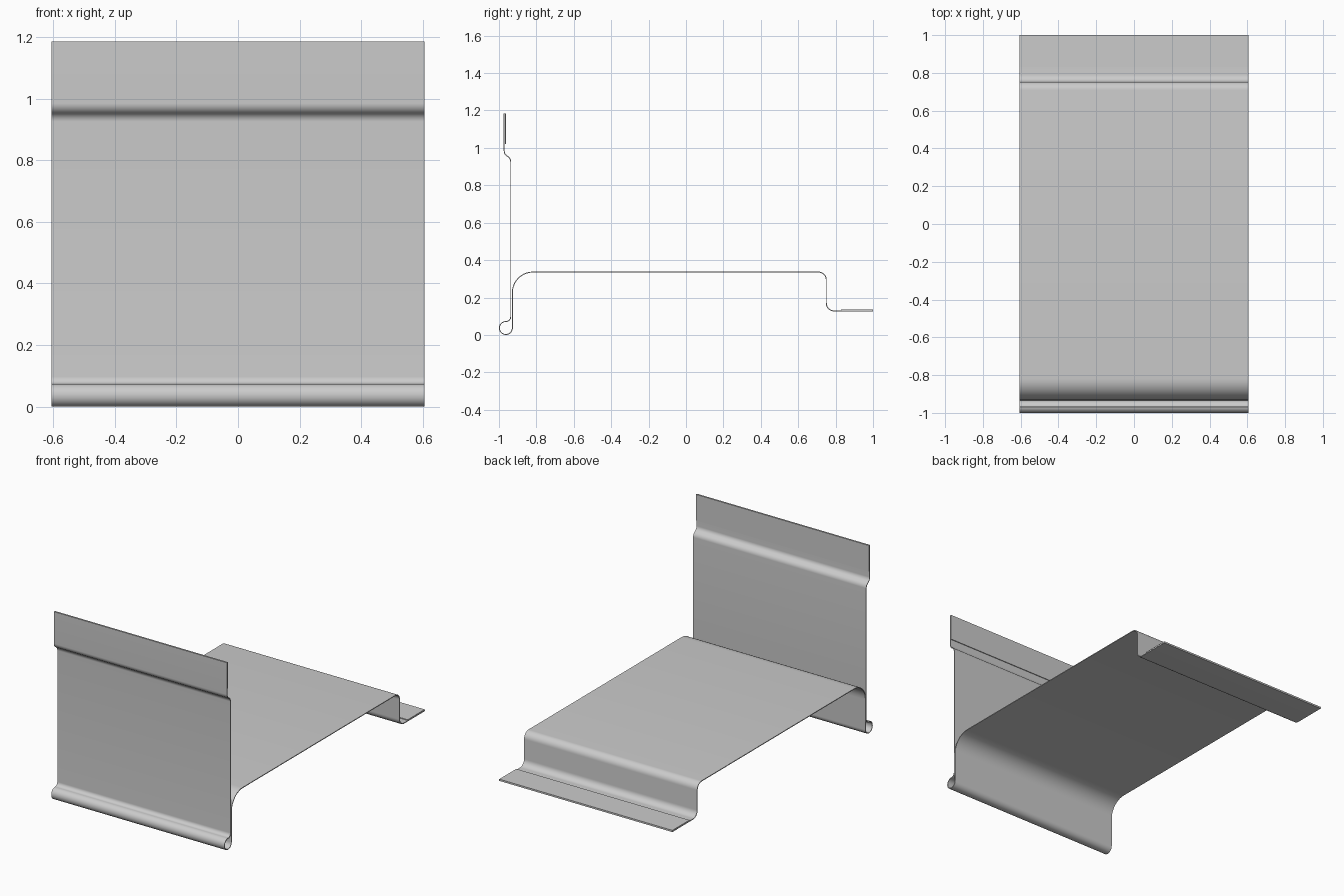
import bpy
import math
from mathutils import Vector

cube = bpy.data.objects.get("Cube")
if cube:
    bpy.data.objects.remove(cube, do_unlink=True)

HALF_WIDTH = 0.605
THICKNESS = 0.005
ARC_STEPS = 10


def fillet(prev, corner, nxt, radius):
    """Points of an arc that rounds one corner of the path."""
    a, b = (prev - corner).normalized(), (nxt - corner).normalized()
    half = a.angle(b) / 2
    start, end = corner + a * radius / math.tan(half), corner + b * radius / math.tan(half)
    centre = corner + (a + b).normalized() * radius / math.sin(half)
    u, v = start - centre, end - centre
    sweep = math.pi - 2 * half
    return [centre + (u * math.sin(sweep * (1 - t)) + v * math.sin(sweep * t)) / math.sin(sweep)
            for t in (i / ARC_STEPS for i in range(ARC_STEPS + 1))]


def rounded_path(corners):
    pts = [Vector(c[:2]) for c in corners]
    path = [pts[0]]
    for i in range(1, len(pts) - 1):
        r = corners[i][2]
        path += fillet(pts[i - 1], pts[i], pts[i + 1], r) if r else [pts[i]]
    return path + [pts[-1]]


# Side profile as (y, z, bend radius)
profile = rounded_path([
    # folded hem at the top of the upright
    (-0.966, 1.02, 0), (-0.966, 1.1825, 0), (-0.972, 1.1825, 0),
    # joggle and upright face
    (-0.972, 0.966, 0.034), (-0.937, 0.944, 0.034),
    # neck and rolled bead at the bottom
    (-0.937, 0.0715, 0.026), (-0.9975, 0.0715, 0.034),
    (-0.9975, 0.0025, 0.034), (-0.9285, 0.0025, 0.034),
    # shelf and step down
    (-0.9285, 0.336, 0.11), (0.75, 0.336, 0.042), (0.75, 0.128, 0.042),
    # folded hem on the foot
    (0.9975, 0.128, 0), (0.9975, 0.134, 0), (0.83, 0.134, 0),
])

# Sheet swept across the width
n = len(profile)
verts = [(x, p.x, p.y) for x in (-HALF_WIDTH, HALF_WIDTH) for p in profile]
faces = [(i, i + 1, n + i + 1, n + i) for i in range(n - 1)]
mesh = bpy.data.meshes.new("bent_sheet")
mesh.from_pydata(verts, [], faces)
sheet = bpy.data.objects.new("bent_sheet", mesh)
bpy.context.collection.objects.link(sheet)

# Plain grey metal
metal = bpy.data.materials.new("light_grey_metal")
metal.use_nodes = True
grey = (0.6, 0.6, 0.6, 1)
metal.diffuse_color = grey
metal.node_tree.nodes["Principled BSDF"].inputs["Base Color"].default_value = grey
mesh.materials.append(metal)

# Sheet thickness, then smooth bends with crisp cut edges
bpy.ops.object.select_all(action="DESELECT")
sheet.select_set(True)
bpy.context.view_layer.objects.active = sheet
solid = sheet.modifiers.new("thickness", "SOLIDIFY")
solid.thickness = THICKNESS
solid.offset = 0
solid.use_even_offset = True
bpy.ops.object.modifier_apply(modifier=solid.name)
bpy.ops.object.shade_smooth_by_angle(angle=math.radians(30))
